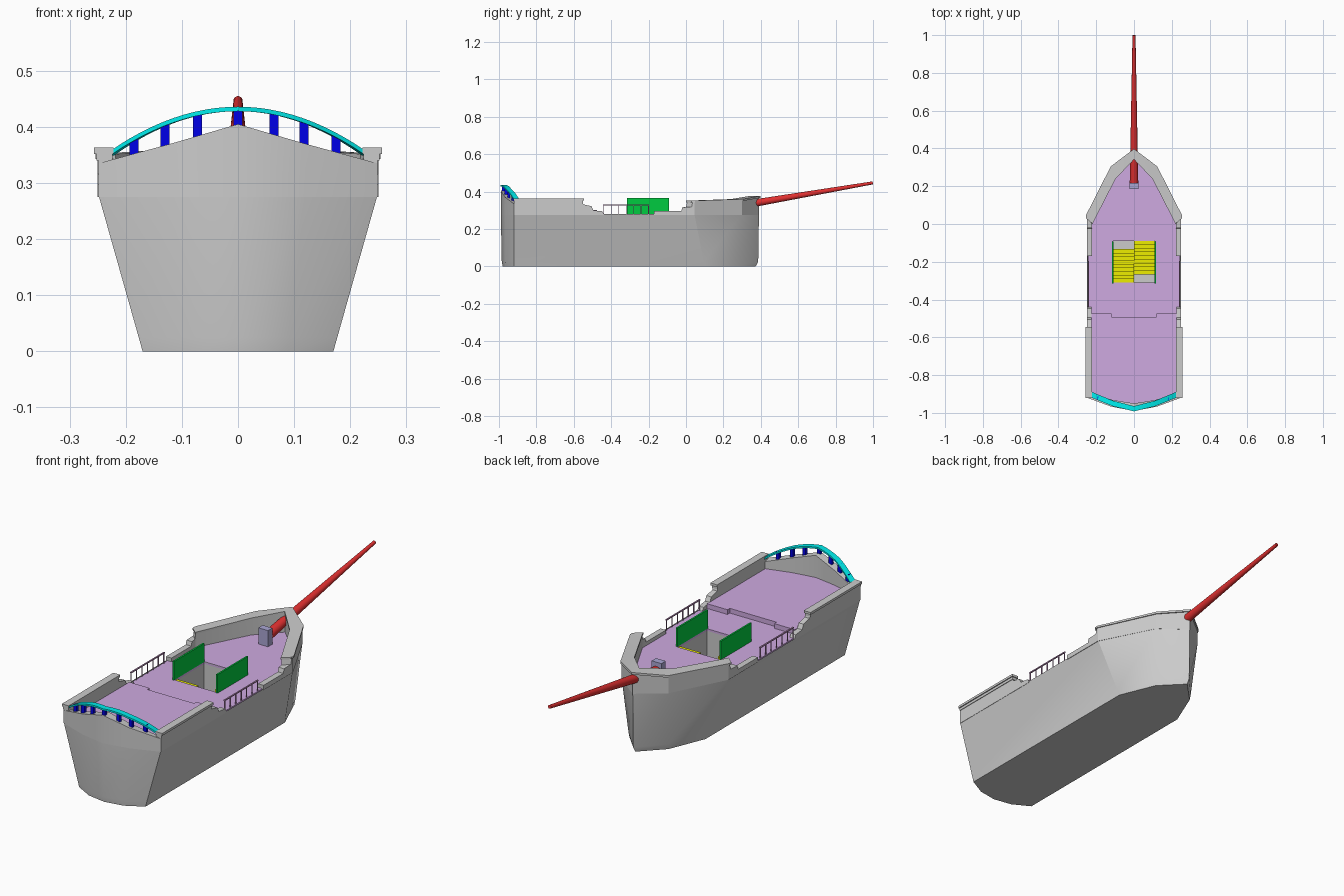
import bpy, bmesh, math
from mathutils import Vector, Matrix

if "Cube" in bpy.data.objects:
    bpy.data.objects.remove(bpy.data.objects["Cube"])


def finish(name, bm, color=None):
    bmesh.ops.recalc_face_normals(bm, faces=bm.faces)
    me = bpy.data.meshes.new(name)
    bm.to_mesh(me)
    bm.free()
    ob = bpy.data.objects.new(name, me)
    bpy.context.collection.objects.link(ob)
    if color:
        mat = bpy.data.materials.new(name + "_color")
        mat.diffuse_color = (*color, 1)
        mat.use_nodes = True
        mat.node_tree.nodes["Principled BSDF"].inputs["Base Color"].default_value = mat.diffuse_color
        me.materials.append(mat)
    return ob


def mirrored(pts):
    # closed outline from a half outline running stern centre -> bow tip
    return pts + [(-p[0], *p[1:]) for p in reversed(pts) if abs(p[0]) > 1e-6]


def prism(bm, pts, z0, z1):
    lo = [bm.verts.new((x, y, z0)) for x, y in pts]
    hi = [bm.verts.new((x, y, z1)) for x, y in pts]
    n = len(pts)
    bm.faces.new(lo)
    bm.faces.new(hi)
    for i in range(n):
        j = (i + 1) % n
        bm.faces.new((lo[i], lo[j], hi[j], hi[i]))


def box(bm, x0, x1, y0, y1, z0, z1):
    prism(bm, [(x0, y0), (x1, y0), (x1, y1), (x0, y1)], z0, z1)


def strip(bm, stations):
    # wall through stations: outer x, outer y, inner x, inner y, bottom, top
    rows = [[bm.verts.new(c) for c in ((a, b, z0), (a, b, z1), (c, d, z1), (c, d, z0))]
            for a, b, c, d, z0, z1 in stations]
    for r, s in zip(rows, rows[1:]):
        for i in range(4):
            j = (i + 1) % 4
            bm.faces.new((r[i], r[j], s[j], s[i]))
    bm.faces.new(rows[0])
    bm.faces.new(rows[-1])


def across(half):
    # chain from the right side over the centre to the left side
    return half + [(-a, b, -c, d, e, f) for a, b, c, d, e, f in reversed(half[:-1])]


PURPLE = (0.62, 0.40, 0.75)
DECK = 0.28

# hull shell: rings from keel to deck edge
rings = [
    (0.0, [(0, -0.98), (0.088, -0.965), (0.17, -0.92), (0.17, 0.10), (0.10, 0.27), (0, 0.372)]),
    (0.025, [(0, -0.985), (0.092, -0.967), (0.177, -0.92), (0.177, 0.095), (0.102, 0.275), (0, 0.386)]),
    (DECK, [(0, -0.99), (0.12, -0.967), (0.249, -0.92), (0.249, 0.045), (0.12, 0.30), (0, 0.39)]),
]
bm = bmesh.new()
loops = [[bm.verts.new((x, y, z)) for x, y in mirrored(half)] for z, half in rings]
bm.faces.new(loops[0])
for a, b in zip(loops, loops[1:]):
    for i in range(len(a)):
        j = (i + 1) % len(a)
        bm.faces.new((a[i], a[j], b[j], b[i]))
finish("hull", bm)

# main deck around the hatch
bm = bmesh.new()
prism(bm, mirrored([(0, -0.97), (0.12, -0.95), (0.243, -0.905), (0.243, -0.31)]), DECK - 0.01, DECK)
prism(bm, mirrored([(0.243, -0.09), (0.243, 0.04), (0.115, 0.29), (0, 0.375)]), DECK - 0.01, DECK)
for s in (-1, 1):
    box(bm, *sorted((s * 0.11, s * 0.243)), -0.31, -0.09, DECK - 0.01, DECK)
finish("main_deck", bm, PURPLE)

# raised stern deck with stepped front edge
bm = bmesh.new()
prism(bm, mirrored([(0, -0.965), (0.11, -0.945), (0.225, -0.905), (0.225, -0.475),
                    (0.12, -0.475), (0.12, -0.492), (0, -0.492)]), DECK - 0.005, 0.302)
finish("stern_deck", bm, PURPLE)

# bow bulwark with stepped top
bm = bmesh.new()
zb = DECK - 0.005
strip(bm, across([
    (0.25, -0.17, 0.222, -0.17, zb, 0.297), (0.25, -0.025, 0.222, -0.025, zb, 0.297),
    (0.25, -0.02, 0.222, -0.02, zb, 0.316), (0.25, 0.03, 0.222, 0.0, zb, 0.318),
    (0.25, 0.036, 0.22, 0.006, zb, 0.345), (0.25, 0.045, 0.217, 0.012, zb, 0.345),
    (0.12, 0.30, 0.10, 0.24, zb, 0.352), (0, 0.39, 0, 0.345, zb, 0.37)]))
finish("bow_bulwark", bm)
bm = bmesh.new()
strip(bm, across([
    (0.254, 0.03, 0.218, 0.0, 0.343, 0.352), (0.254, 0.047, 0.214, 0.012, 0.343, 0.352),
    (0.123, 0.305, 0.098, 0.238, 0.35, 0.36), (0, 0.398, 0, 0.342, 0.367, 0.377)]))
finish("bow_bulwark_cap", bm)

# stern bulwarks stepping down towards the waist, with flared caps
wall, cap = bmesh.new(), bmesh.new()
prof = [(-0.92, 0.352), (-0.555, 0.352), (-0.549, 0.332), (-0.505, 0.322),
        (-0.495, 0.30), (-0.448, 0.295), (-0.44, 0.28)]
for s in (-1, 1):
    strip(wall, [(s * 0.249, y, s * 0.224, y, zb, z) for y, z in prof])
    strip(cap, [(s * 0.252, -0.92, s * 0.224, -0.92, 0.34, 0.352),
                (s * 0.252, -0.55, s * 0.224, -0.55, 0.34, 0.352)])
    strip(cap, [(s * 0.257, -0.922, s * 0.222, -0.922, 0.352, 0.363),
                (s * 0.257, -0.545, s * 0.222, -0.545, 0.352, 0.363)])
finish("stern_bulwark", wall)
finish("stern_bulwark_cap", cap)

# peaked transom wall
bm = bmesh.new()
strip(bm, across([
    (0.249, -0.92, 0.224, -0.90, zb, 0.335), (0.12, -0.967, 0.11, -0.932, zb, 0.37),
    (0, -0.99, 0, -0.95, zb, 0.405)]))
finish("transom_wall", bm)


# arched stern rail and its balusters
def arc(x):
    t = abs(x) / 0.228
    return -0.978 + 0.028 * min(t * 2, 1) + 0.046 * max(t * 2 - 1, 0), 0.353 + 0.079 * (1 - t * t)


bm = bmesh.new()
st = []
for i in range(25):
    x = -0.228 + 0.456 * i / 24
    y, z = arc(x)
    st.append((x, y - 0.014, x * 0.97, y + 0.014, z - 0.004, z + 0.004))
strip(bm, st)
finish("stern_rail", bm, (0.0, 0.85, 0.85))

bm = bmesh.new()
for x in (-0.185, -0.13, -0.072, 0, 0.064, 0.118, 0.175):
    y, z = arc(x)
    box(bm, x - 0.008, x + 0.008, y - 0.007, y + 0.007, 0.395 - 0.065 * abs(x) / 0.22, z)
finish("stern_balusters", bm, (0.0, 0.0, 0.8))

# thin waist railings
bm = bmesh.new()
for s in (-1, 1):
    x = s * 0.24
    for i in range(7):
        y = -0.44 + 0.04 * i
        box(bm, x - 0.002, x + 0.002, y - 0.002, y + 0.002, DECK, 0.328)
    box(bm, x - 0.003, x + 0.003, -0.443, -0.197, 0.326, 0.331)
finish("waist_railing", bm, (0.55, 0.3, 0.55))

# hatch well below the deck
bm = bmesh.new()
lo = [bm.verts.new((x, y, 0.07)) for x, y in ((-.11, -.31), (.11, -.31), (.11, -.09), (-.11, -.09))]
hi = [bm.verts.new((v.co.x, v.co.y, DECK)) for v in lo]
bm.faces.new(lo)
for i in range(4):
    j = (i + 1) % 4
    bm.faces.new((lo[i], lo[j], hi[j], hi[i]))
finish("hatch_well", bm)

# two opposed stairs into the hatch
bm = bmesh.new()
for i in range(9):
    z = DECK - 0.005 - 0.0215 * i
    d = 0.0195 * i
    box(bm, -0.109, -0.001, -0.309 + d, -0.2895 + d, z - 0.022, z)
    box(bm, 0.001, 0.109, -0.1105 - d, -0.091 - d, z - 0.022, z)
finish("hatch_stairs", bm, (0.85, 0.85, 0.0))

# hatch side panels
bm = bmesh.new()
for s in (-1, 1):
    box(bm, s * 0.112 - 0.004, s * 0.112 + 0.004, -0.315, -0.092, DECK, 0.366)
finish("hatch_panels", bm, (0.0, 0.6, 0.05))

# tapered bowsprit and its mounting block
a, b = Vector((0, 0.205, 0.311)), Vector((0, 0.999, 0.447))
bm = bmesh.new()
rot = (b - a).to_track_quat('Z', 'Y').to_matrix().to_4x4()
bmesh.ops.create_cone(bm, cap_ends=True, segments=20, radius1=0.023, radius2=0.008,
                      depth=(b - a).length, matrix=Matrix.Translation((a + b) / 2) @ rot)
finish("bowsprit", bm, (0.75, 0.03, 0.03))
bm = bmesh.new()
box(bm, -0.025, 0.025, 0.184, 0.216, DECK, 0.355)
finish("bowsprit_block", bm, (0.4, 0.38, 0.65))

# smooth shading with sharp edges kept
bpy.ops.object.select_all(action='SELECT')
bpy.context.view_layer.objects.active = bpy.data.objects["hull"]
bpy.ops.object.shade_smooth_by_angle(angle=math.radians(25))
